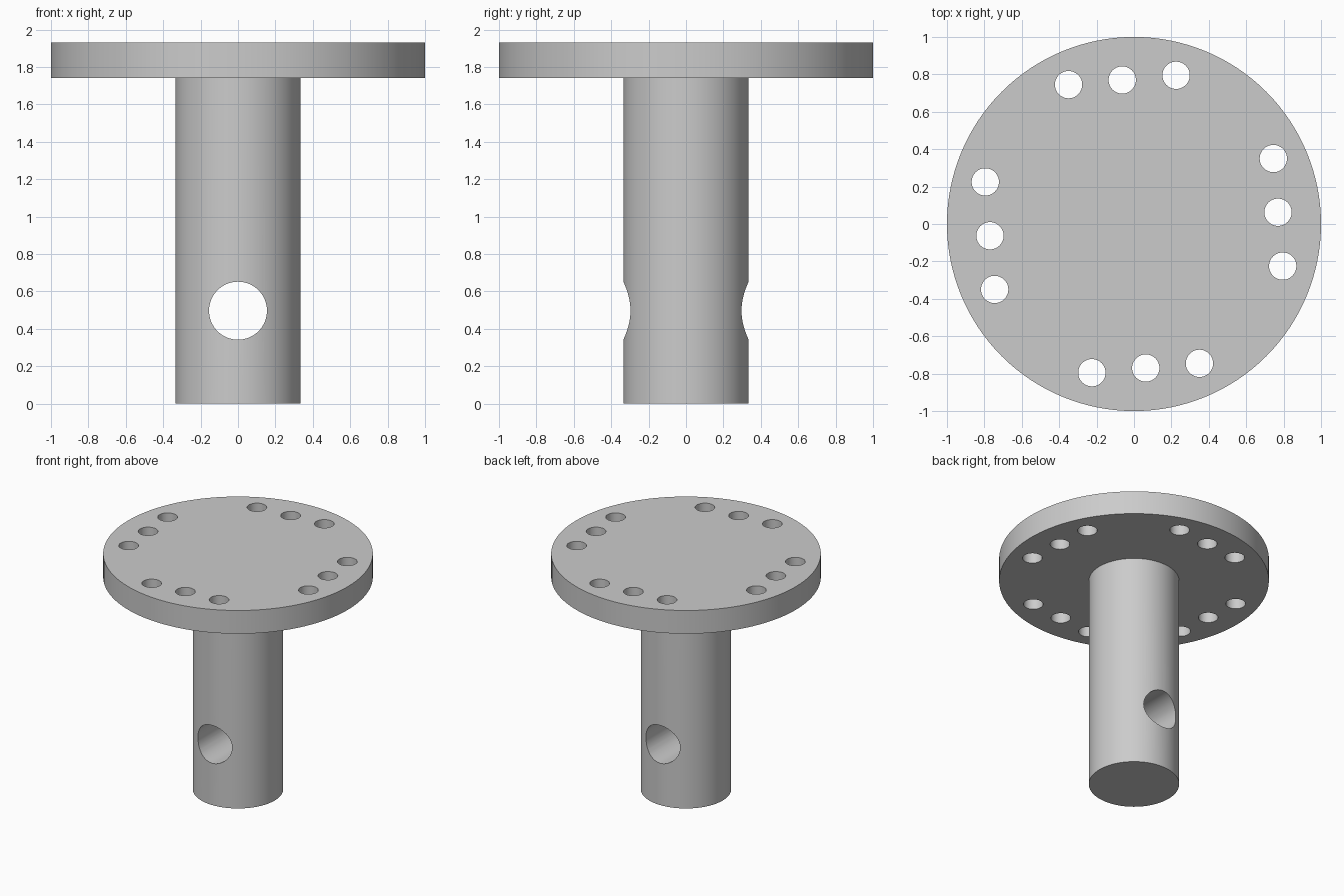
import bpy
import math

cube = bpy.data.objects.get("Cube")
if cube:
    bpy.data.objects.remove(cube, do_unlink=True)

PIN_RADIUS = 0.335
DISC_BOTTOM, DISC_TOP = 1.74, 1.93

steel = bpy.data.materials.new("plain_grey")
steel.use_nodes = True
grey = (0.6, 0.6, 0.6, 1)
steel.diffuse_color = grey
steel.node_tree.nodes["Principled BSDF"].inputs["Base Color"].default_value = grey


def cylinder(name, radius, low, high, x=0, y=0, sides=128):
    """Upright cylinder between two heights."""
    bpy.ops.mesh.primitive_cylinder_add(
        vertices=sides, radius=radius, depth=high - low,
        location=(x, y, (low + high) / 2))
    obj = bpy.context.object
    obj.name = name
    obj.data.materials.append(steel)
    return obj


def combine(target, tool, operation):
    """Apply a boolean and discard the tool."""
    tool.hide_render = True
    mod = target.modifiers.new(tool.name, 'BOOLEAN')
    mod.operation = operation
    mod.solver = 'EXACT'
    mod.object = tool
    bpy.context.view_layer.objects.active = target
    bpy.ops.object.modifier_apply(modifier=mod.name)
    bpy.data.objects.remove(tool, do_unlink=True)


# Round flange with a solid pin below it
flange = cylinder("flanged_pin", 1, DISC_BOTTOM, DISC_TOP)
pin = cylinder("pin", PIN_RADIUS, 0, DISC_BOTTOM + 0.08)
combine(flange, pin, 'UNION')

# Four groups of three bolt holes, a quarter turn apart
for quarter in range(4):
    turn = quarter * math.pi / 2
    c, s = math.cos(turn), math.sin(turn)
    for x, y in ((-0.35, 0.745), (-0.063, 0.77), (0.225, 0.795)):
        hole = cylinder("bolt_hole", 0.073, DISC_BOTTOM - 0.1, DISC_TOP + 0.1,
                        x * c - y * s, x * s + y * c, 48)
        combine(flange, hole, 'DIFFERENCE')

# Cross hole through the pin, front to back
cross = cylinder("cross_hole", 0.155, -0.5, 0.5, sides=64)
cross.rotation_euler.x = math.pi / 2
cross.location.z = 0.497
bpy.context.view_layer.update()
combine(flange, cross, 'DIFFERENCE')

# Smooth walls with crisp rims
bpy.ops.object.select_all(action='DESELECT')
flange.select_set(True)
bpy.context.view_layer.objects.active = flange
bpy.ops.object.shade_smooth_by_angle(angle=math.radians(30))
